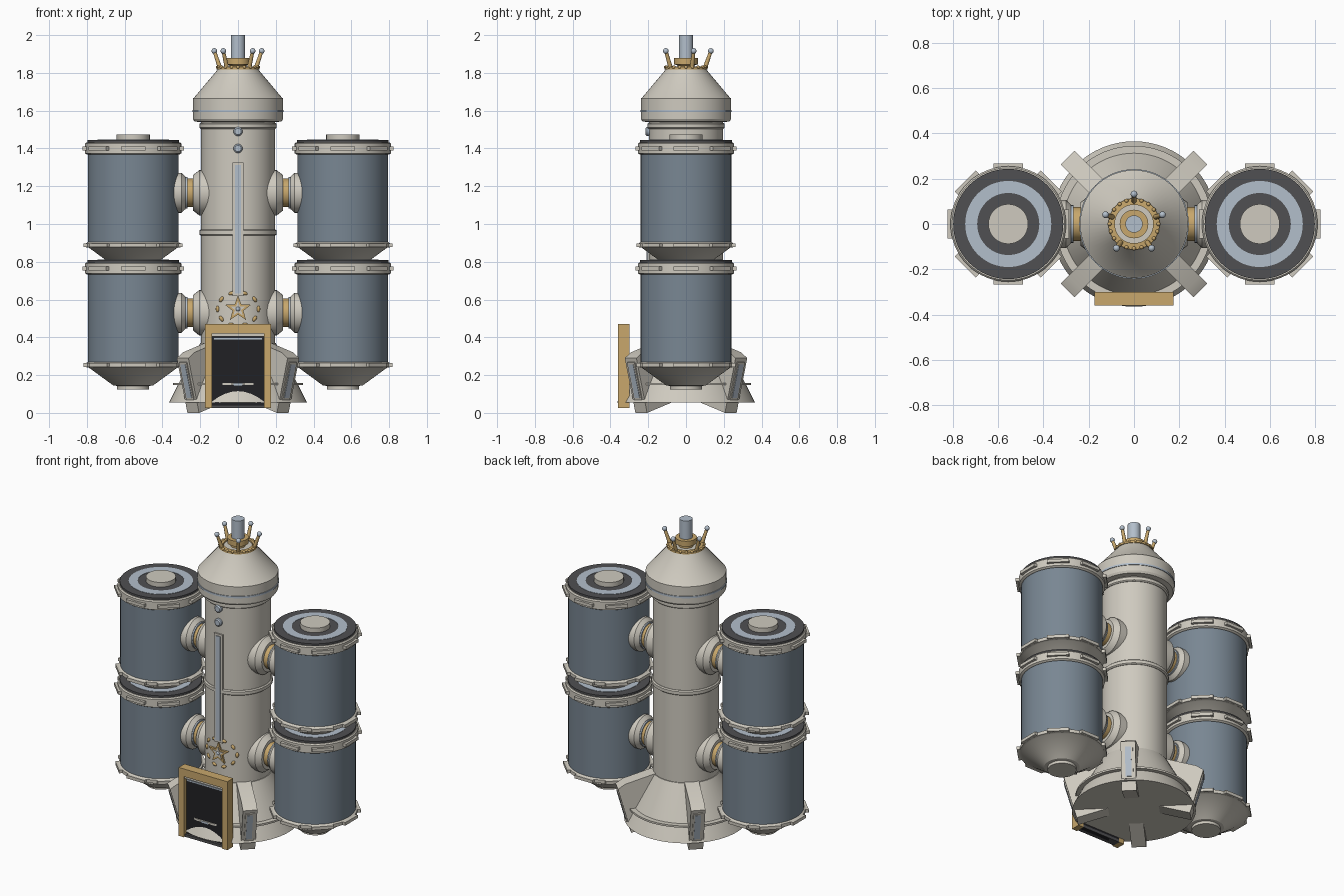
import bpy, bmesh
from math import sin, cos, pi, radians, sqrt
from mathutils import Matrix, Vector

if "Cube" in bpy.data.objects:
    bpy.data.objects.remove(bpy.data.objects["Cube"])


def material(name, rgb):
    m = bpy.data.materials.new(name)
    m.diffuse_color = (*rgb, 1)
    m.use_nodes = True
    m.node_tree.nodes["Principled BSDF"].inputs["Base Color"].default_value = m.diffuse_color
    return m


CREAM = material("cream", (0.62, 0.59, 0.52))
BLUE = material("slate_blue", (0.19, 0.24, 0.29))
GOLD = material("gold", (0.58, 0.39, 0.15))
SILVER = material("silver", (0.45, 0.52, 0.60))
DARK = material("dark_grey", (0.08, 0.08, 0.085))
BLACK = material("black", (0.015, 0.015, 0.018))


def finish(name, bm, mat, matrix=None):
    bmesh.ops.recalc_face_normals(bm, faces=bm.faces)
    me = bpy.data.meshes.new(name)
    bm.to_mesh(me)
    bm.free()
    if matrix:
        me.transform(matrix)
    me.shade_smooth()
    me.set_sharp_from_angle(angle=radians(30))
    me.materials.append(mat)
    ob = bpy.data.objects.new(name, me)
    bpy.context.collection.objects.link(ob)
    return ob


def lathe(name, profile, mat, matrix=None, n=48, closed=False):
    """Spin (radius, z) points round z; closed makes a hollow ring."""
    bm = bmesh.new()
    pts = list(profile)
    if closed:
        pts.append(pts[0])
    else:
        pts = [(0, pts[0][1])] + pts + [(0, pts[-1][1])]
    vs = [bm.verts.new((r, 0, z)) for r, z in pts]
    es = [bm.edges.new(p) for p in zip(vs, vs[1:])]
    bmesh.ops.spin(bm, geom=vs + es, cent=(0, 0, 0), axis=(0, 0, 1), angle=2 * pi, steps=n)
    bmesh.ops.remove_doubles(bm, verts=bm.verts, dist=1e-5)
    return finish(name, bm, mat, matrix)


def prism(name, pts, depth, mat, matrix=None):
    """Extrude an (x, z) outline along y, centred on y = 0."""
    bm = bmesh.new()
    f = bm.faces.new([bm.verts.new((x, -depth / 2, z)) for x, z in pts])
    ext = bmesh.ops.extrude_face_region(bm, geom=[f])["geom"]
    bmesh.ops.translate(bm, vec=(0, depth, 0), verts=[v for v in ext if isinstance(v, bmesh.types.BMVert)])
    return finish(name, bm, mat, matrix)


def box(name, x, y, z, mat, matrix=None):
    """Box from (min, max) ranges."""
    m = Matrix.Translation((0, (y[0] + y[1]) / 2, 0))
    return prism(name, [(x[0], z[0]), (x[1], z[0]), (x[1], z[1]), (x[0], z[1])],
                 y[1] - y[0], mat, matrix @ m if matrix else m)


def ball(name, loc, scale, mat, rot=None):
    bm = bmesh.new()
    bmesh.ops.create_uvsphere(bm, u_segments=16, v_segments=10, radius=1)
    m = Matrix.Translation(loc) @ (rot or Matrix()) @ Matrix.Diagonal((*scale, 1))
    return finish(name, bm, mat, m)


def turn(a):
    return Matrix.Rotation(a, 4, 'Z')


# Central tower
lathe("base_skirt", [(0.365, 0.055), (0.32, 0.145), (0.20, 0.37)], CREAM, n=64)
lathe("base_ledge", [(0.345, 0.147), (0.345, 0.159)], CREAM, n=64)
lathe("tower_body", [(0.195, 0.3), (0.195, 1.56)], CREAM, n=64)
for z in (0.955, 1.52):
    lathe("tower_band", [(0.198, z - 0.016), (0.205, z - 0.01), (0.205, z + 0.01), (0.198, z + 0.016)], CREAM, n=64)
lathe("tower_head", [(0.195, 1.54), (0.23, 1.542), (0.238, 1.555), (0.238, 1.665), (0.23, 1.672),
                     (0.11, 1.815), (0.105, 1.825)], CREAM, n=64)
lathe("head_stripe", [(0.236, 1.592), (0.242, 1.592), (0.242, 1.604), (0.236, 1.604)], SILVER, n=64, closed=True)

# Crown and mast
lathe("crown_ring", [(0.085, 1.815), (0.113, 1.818), (0.113, 1.832), (0.085, 1.834)], GOLD, closed=True)
for i in range(20):
    a = i * pi / 10
    ball("crown_bead", (0.108 * cos(a), 0.108 * sin(a), 1.83), (0.009,) * 3, GOLD)
lathe("crown_cup", [(0.045, 1.81), (0.045, 1.84), (0.063, 1.845), (0.063, 1.88)], GOLD)
lathe("mast", [(0.038, 1.82), (0.038, 2.0)], SILVER, n=32)
for i in range(5):
    a = radians(90 + 72 * i)
    p = Vector((0.1 * cos(a), 0.1 * sin(a), 1.825))
    q = Vector((0.132 * cos(a), 0.132 * sin(a), 1.916))
    m = Matrix.Translation(p) @ (q - p).to_track_quat('Z', 'Y').to_matrix().to_4x4()
    lathe("crown_prong", [(0.012, 0), (0.009, (q - p).length)], GOLD, m, n=12)
    ball("prong_tip", q, (0.015,) * 3, SILVER)

# Side tanks, two stacked on each side
for sx in (-1, 1):
    for dz in (0, -0.635):
        T = Matrix.Translation((sx * 0.555, 0, dz))
        lathe("tank_shell", [(0.24, 0.88), (0.24, 1.40)], BLUE, T, 64)
        lathe("tank_top_collar", [(0.245, 1.368), (0.255, 1.374), (0.255, 1.425), (0.248, 1.432)], CREAM, T, 64)
        lathe("tank_lid", [(0.243, 1.43), (0.243, 1.445)], DARK, T, 64)
        lathe("tank_lid_ring", [(0.137, 1.44), (0.19, 1.44), (0.19, 1.447), (0.137, 1.447)], SILVER, T, 64, True)
        lathe("tank_cap", [(0.088, 1.44), (0.088, 1.475)], CREAM, T, 32)
        lathe("tank_bottom", [(0.085, 0.76), (0.085, 0.778), (0.105, 0.78), (0.235, 0.875), (0.25, 0.877),
                              (0.25, 0.898), (0.24, 0.904)], CREAM, T, 64)
        for k in range(8):
            for z, r in ((1.40, 0.268), (0.888, 0.262)):
                box("tank_clamp", (-0.065, 0.065), (-r, -r + 0.022), (z - 0.01, z + 0.01), CREAM, T @ turn(k * pi / 4))

    # Couplings between tower and tanks
    for z in (1.165, 0.53):
        C = Matrix.Translation((0, 0, z)) @ Matrix.Rotation(sx * pi / 2, 4, 'Y')
        lathe("coupling_inner", [(0.12, 0.14), (0.12, 0.205), (0.095, 0.237)], CREAM, C, 32)
        lathe("coupling_pin", [(0.075, 0.22), (0.075, 0.272)], GOLD, C, 32)
        lathe("coupling_seal", [(0.083, 0.268), (0.083, 0.282)], SILVER, C, 32)
        lathe("coupling_outer", [(0.085, 0.277), (0.106, 0.3), (0.106, 0.35)], CREAM, C, 32)

# Four diagonal feet
for k in range(4):
    R = turn(pi / 4 + k * pi / 2)
    prism("foot", [(0.15, 0.055), (0.335, 0.0), (0.415, 0.29), (0.37, 0.32), (0.19, 0.375)], 0.087, CREAM, R)
    prism("foot_strip_frame", [(0.35, 0.07), (0.36, 0.067), (0.415, 0.267), (0.405, 0.27)], 0.056, CREAM, R)
    prism("foot_strip", [(0.35, 0.08), (0.366, 0.08), (0.414, 0.255), (0.405, 0.255)], 0.036, SILVER, R)

# Doorway
box("door_frame_top", (-0.175, 0.175), (-0.36, -0.30), (0.42, 0.47), GOLD)
for s in (-1, 1):
    box("door_frame_side", sorted((s * 0.138, s * 0.175)), (-0.36, -0.30), (0.025, 0.42), GOLD)
box("door_panel", (-0.138, 0.138), (-0.335, -0.302), (0.025, 0.42), BLACK)
box("door_lintel", (-0.138, 0.138), (-0.352, -0.33), (0.405, 0.42), CREAM)
box("door_lintel_lower", (-0.13, 0.13), (-0.345, -0.33), (0.387, 0.398), SILVER)
box("door_handle", (-0.025, 0.025), (-0.345, -0.33), (0.143, 0.157), SILVER)
box("door_sill", (-0.138, 0.138), (-0.35, -0.30), (0.025, 0.042), DARK)
arch = [(0.1 * cos(i * pi / 16), 0.052 + 0.03 * sin(i * pi / 16)) for i in range(17)]
prism("door_arch", arch, 0.012, CREAM, Matrix.Translation((0, -0.338, 0)))

# Front light strip and studs
box("strip_frame", (-0.03, 0.03), (-0.203, -0.18), (0.62, 1.325), CREAM)
box("strip_light", (-0.017, 0.017), (-0.208, -0.18), (0.633, 1.312), SILVER)
for z in (1.40, 1.49):
    M = Matrix.Translation((0, 0, z)) @ Matrix.Rotation(pi / 2, 4, 'X')
    lathe("front_stud", [(0.024, 0.18), (0.024, 0.207), (0.017, 0.214)], SILVER, M, 24)

# Star ornament with a ring of gems
F = Matrix.Translation((0, -0.196, 0.55))
for name, r, d, mat in (("star", 0.072, 0.016, GOLD), ("star_inset", 0.042, 0.024, CREAM)):
    star = [((r if i % 2 == 0 else r * 0.42) * sin(i * pi / 5), (r if i % 2 == 0 else r * 0.42) * cos(i * pi / 5))
            for i in range(10)]
    prism(name, star, d, mat, F)
ball("star_gem", (0, -0.206, 0.55), (0.012, 0.008, 0.012), SILVER)
for i in range(10):
    a = (i + 0.5) * pi / 5
    x, z = 0.108 * sin(a), 0.55 + 0.088 * cos(a)
    ball("ornament_gem", (x, -sqrt(0.195 ** 2 - x * x), z), (0.010, 0.010, 0.017), GOLD, Matrix.Rotation(a + pi / 2, 4, 'Y'))
